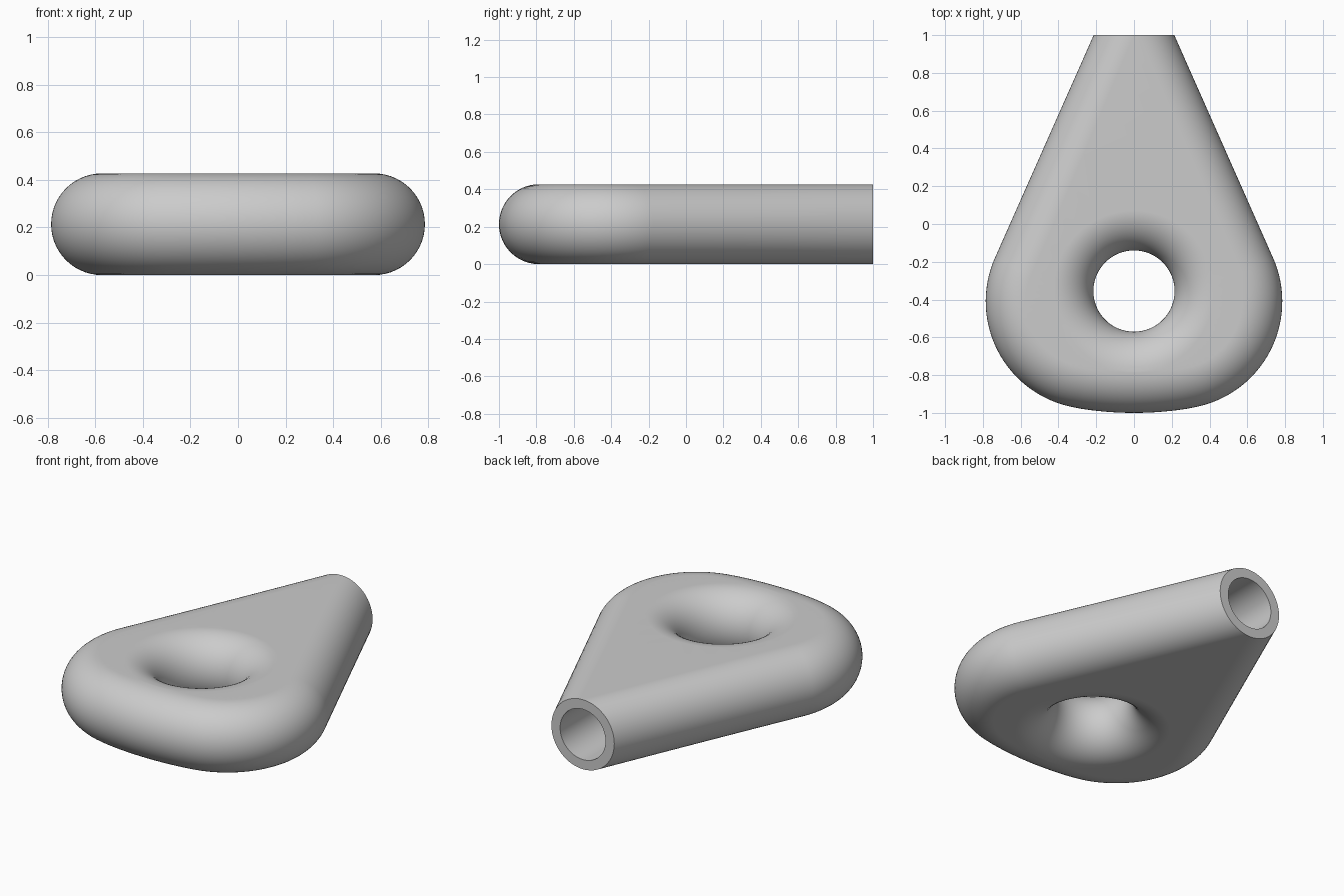
import bpy
import bmesh
from math import sin, cos, pi, radians
from mathutils import Vector

cube = bpy.data.objects.get("Cube")
if cube:
    bpy.data.objects.remove(cube, do_unlink=True)

R = 0.2135            # half thickness, also the edge rounding radius
STEPS = 28            # segments across the rounded edge
HOLE_Y, HOLE_R = -0.355, 0.215
CORNER = Vector((0.215, -0.41))
CORNER_R = 0.57
NOSE_R = 1.81         # gentle curve across the front


def unit(deg):
    return Vector((cos(radians(deg)), sin(radians(deg))))


# Right half of the outline: (point, outward normal), from the back end to the front
half = []
tangent = CORNER + CORNER_R * unit(24)
for i in range(8):
    f = i / 8
    half.append((Vector((R, 1)).lerp(tangent, f), 24 * f))
for i in range(41):
    a = 24 - 104 * i / 40
    half.append((CORNER + CORNER_R * unit(a), a))
for i in range(1, 9):
    a = -80 - 10 * i / 8
    half.append((Vector((0, NOSE_R - 1)) + NOSE_R * unit(a), a))
outline = [(p, unit(a)) for p, a in half]
mirrored = [(Vector((-p.x, p.y)), Vector((-n.x, n.y))) for p, n in outline[-2::-1]]
outline += mirrored

# Hole outline, its normal pointing into the opening
hole = []
for i in range(96):
    d = unit(360 * i / 96)
    hole.append((Vector((0, HOLE_Y)) + HOLE_R * d, -d))

bm = bmesh.new()


def rounded_wall(path, radius, closed):
    """Sweep a half-round edge along a path."""
    rows = []
    for p, n in path:
        row = []
        for j in range(STEPS + 1):
            t = -pi / 2 + pi * j / STEPS
            q = p - n * radius * (1 - cos(t))
            row.append(bm.verts.new((q.x, q.y, R + R * sin(t))))
        rows.append(row)
    pairs = list(zip(rows, rows[1:]))
    if closed:
        pairs.append((rows[-1], rows[0]))
    for a, b in pairs:
        for j in range(STEPS):
            bm.faces.new((a[j], b[j], b[j + 1], a[j + 1]))


rounded_wall(outline, R, False)
rounded_wall(hole, R - 0.003, True)
bmesh.ops.remove_doubles(bm, verts=bm.verts[:], dist=0.0002)

# Flat top and bottom
for z in (0, 2 * R):
    rim = [e for e in bm.edges if e.is_boundary
           and all(abs(v.co.z - z) < 0.0001 for v in e.verts)]
    bmesh.ops.triangle_fill(bm, edges=rim, use_beauty=True, normal=(0, 0, 1 if z else -1))

# Flat back end with a round bore
end_edges = [e for e in bm.edges if e.is_boundary and all(v.co.y > 0.999 for v in e.verts)]
end = bmesh.ops.edgeloop_fill(bm, edges=end_edges)["faces"]
bmesh.ops.recalc_face_normals(bm, faces=bm.faces[:])
bmesh.ops.inset_region(bm, faces=end, thickness=0.059, use_even_offset=True)
bore = bmesh.ops.extrude_face_region(bm, geom=end)["geom"]
bmesh.ops.delete(bm, geom=[f for f in end if f.is_valid], context="FACES_ONLY")
bmesh.ops.translate(bm, verts=[g for g in bore if isinstance(g, bmesh.types.BMVert)],
                    vec=(0, -0.7, 0))
bmesh.ops.recalc_face_normals(bm, faces=bm.faces[:])

mesh = bpy.data.meshes.new("bored_body")
bm.to_mesh(mesh)
bm.free()
body = bpy.data.objects.new("bored_body", mesh)
bpy.context.collection.objects.link(body)

# Plain grey
grey = bpy.data.materials.new("plain_grey")
grey.use_nodes = True
colour = (0.6, 0.6, 0.6, 1)
grey.diffuse_color = colour
grey.node_tree.nodes["Principled BSDF"].inputs["Base Color"].default_value = colour
mesh.materials.append(grey)

# Smooth shading, crisp at the bore rim
bpy.ops.object.select_all(action="DESELECT")
body.select_set(True)
bpy.context.view_layer.objects.active = body
bpy.ops.object.shade_smooth_by_angle(angle=radians(35))
weighted = body.modifiers.new("even_shading", "WEIGHTED_NORMAL")
weighted.keep_sharp = True
